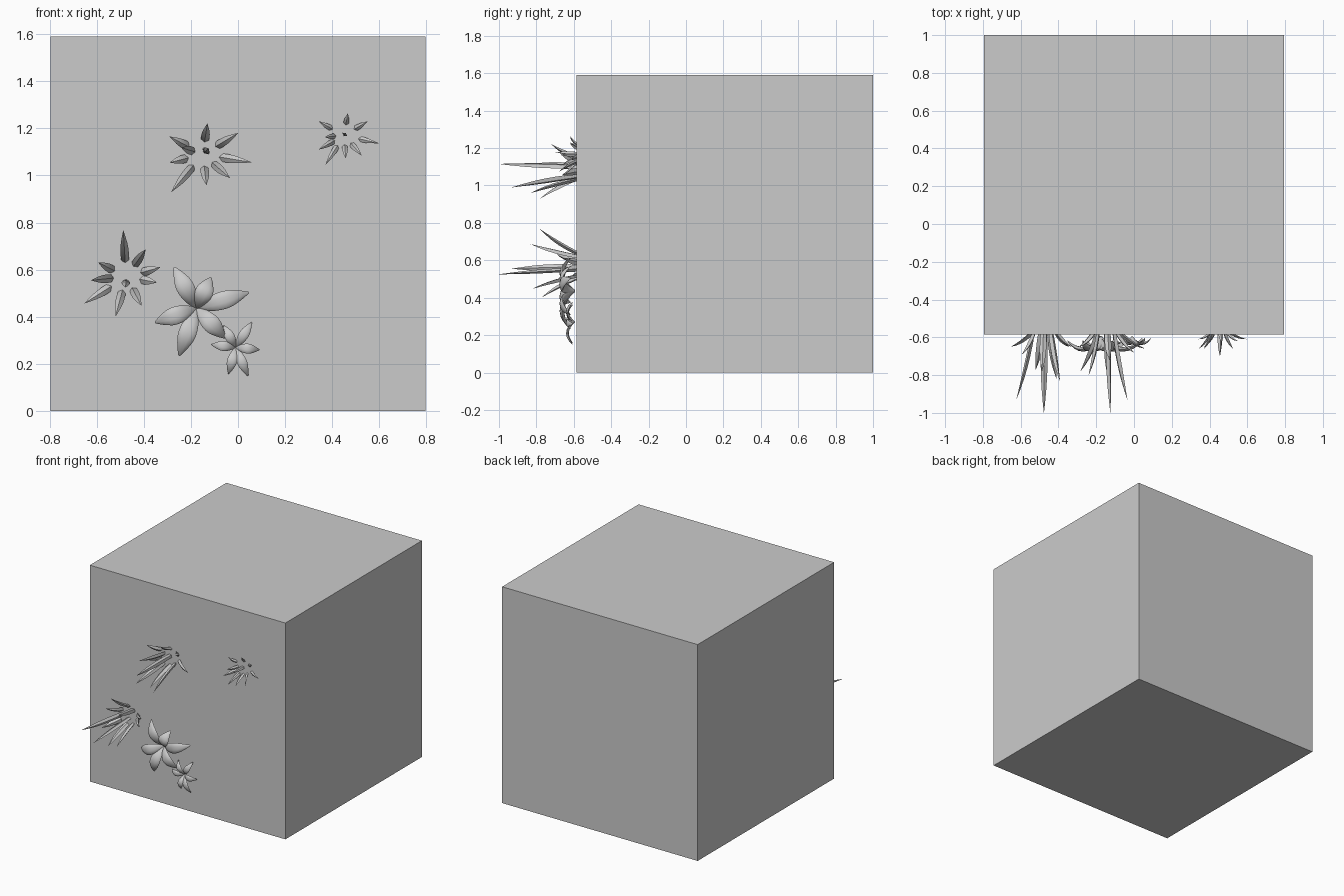
import bpy, bmesh, math
from mathutils import Vector

if "Cube" in bpy.data.objects:
    bpy.data.objects.remove(bpy.data.objects["Cube"])

WALL = -0.585
OUT = Vector((0, -1, 0))


def blade(bm, p0, p1, p2, width, thick, profile, sides):
    """Loft an elliptical section along a quadratic curve."""
    rings = []
    n = len(profile) - 1
    for i, s in enumerate(profile):
        t = i / n
        p = p0 * (1 - t) ** 2 + p1 * 2 * t * (1 - t) + p2 * t * t
        d = ((p1 - p0) * (1 - t) + (p2 - p1) * t).normalized()
        flat = Vector((p2.x - p0.x, 0, p2.z - p0.z)).normalized()
        side = flat.cross(OUT).normalized()
        up = side.cross(d).normalized()
        rings.append([bm.verts.new(p + side * math.cos(a) * width * s / 2 + up * math.sin(a) * thick * s / 2)
                      for a in (2 * math.pi * k / sides for k in range(sides))])
    for a, b in zip(rings, rings[1:]):
        for k in range(sides):
            j = (k + 1) % sides
            bm.faces.new((a[k], a[j], b[j], b[k]))
    bm.faces.new(rings[0])
    bm.faces.new(rings[-1])


def finish(bm, name):
    bmesh.ops.recalc_face_normals(bm, faces=bm.faces)
    me = bpy.data.meshes.new(name)
    bm.to_mesh(me)
    bm.free()
    ob = bpy.data.objects.new(name, me)
    bpy.context.collection.objects.link(ob)
    bpy.ops.object.select_all(action='DESELECT')
    ob.select_set(True)
    bpy.context.view_layer.objects.active = ob
    bpy.ops.object.shade_smooth_by_angle(angle=math.radians(40))


def spiky_plant(name, cx, cz, tips, width, base_r):
    bm = bmesh.new()
    for x, z, y in tips:
        r = Vector((x - cx, 0, z - cz))
        base = r.normalized() * min(base_r, r.length * 0.5)
        p0 = Vector((cx, WALL + 0.03, cz)) + base * 0.8
        tip = Vector((x, y, z))
        mid = p0.lerp(tip, 0.5) + OUT * 0.02 - r * 0.06
        blade(bm, p0, mid, tip, width, width * 0.6,
              (0.75, 0.95, 1, 0.95, 0.75, 0.42, 0.03), 4)
    finish(bm, name)


def flower(name, cx, cz, tips, width, lift):
    bm = bmesh.new()
    for x, z in tips:
        p0 = Vector((cx, WALL - 0.01, cz))
        tip = Vector((x, WALL - lift * 0.45, z))
        mid = p0.lerp(tip, 0.45) + OUT * lift * 1.5
        blade(bm, p0, mid, tip, width, width * 0.33,
              (0.2, 0.45, 0.68, 0.86, 0.97, 1, 0.93, 0.72, 0.45, 0.1), 10)
    finish(bm, name)


# Plain block behind the plants
bpy.ops.mesh.primitive_cube_add(size=1, location=(0, 0.2075, 0.795))
block = bpy.context.object
block.name = "wall_block"
block.scale = (1.59, 1.585, 1.59)

# Spiky tufts: leaf tips as (x, z, y)
spiky_plant("upper_tuft", -0.15, 1.09, [
    (-0.13, 1.22, -0.72), (0, 1.18, -0.68), (0.057, 1.056, -0.66),
    (-0.035, 0.99, -0.93), (-0.134, 0.96, -0.83), (-0.283, 0.93, -0.78),
    (-0.29, 1.055, -0.65), (-0.29, 1.165, -0.65), (-0.24, 1.118, -0.80),
    (-0.125, 1.115, -1.0)], 0.036, 0.07)
spiky_plant("lower_tuft", -0.475, 0.57, [
    (-0.487, 0.767, -0.78), (-0.392, 0.686, -0.83), (-0.33, 0.61, -0.65),
    (-0.345, 0.546, -0.65), (-0.41, 0.448, -0.82), (-0.52, 0.402, -0.77),
    (-0.652, 0.457, -0.65), (-0.623, 0.555, -0.93), (-0.593, 0.631, -0.69),
    (-0.477, 0.525, -1.0)], 0.036, 0.07)
spiky_plant("small_tuft", 0.45, 1.17, [
    (0.466, 1.264, -0.62), (0.55, 1.23, -0.62), (0.597, 1.137, -0.61),
    (0.525, 1.085, -0.66), (0.457, 1.073, -0.68), (0.372, 1.047, -0.65),
    (0.342, 1.11, -0.66), (0.342, 1.23, -0.61), (0.37, 1.163, -0.66),
    (0.455, 1.178, -0.70)], 0.024, 0.045)

# Rounded six-petal flowers: petal tips as (x, z)
flower("large_flower", -0.176, 0.436, [
    (-0.27, 0.61), (-0.115, 0.567), (0.045, 0.503),
    (-0.055, 0.31), (-0.25, 0.235), (-0.352, 0.376)], 0.076, 0.075)
flower("small_flower", -0.01, 0.27, [
    (0.058, 0.376), (0.09, 0.26), (0.042, 0.15),
    (-0.04, 0.158), (-0.112, 0.282), (-0.06, 0.362)], 0.042, 0.045)
